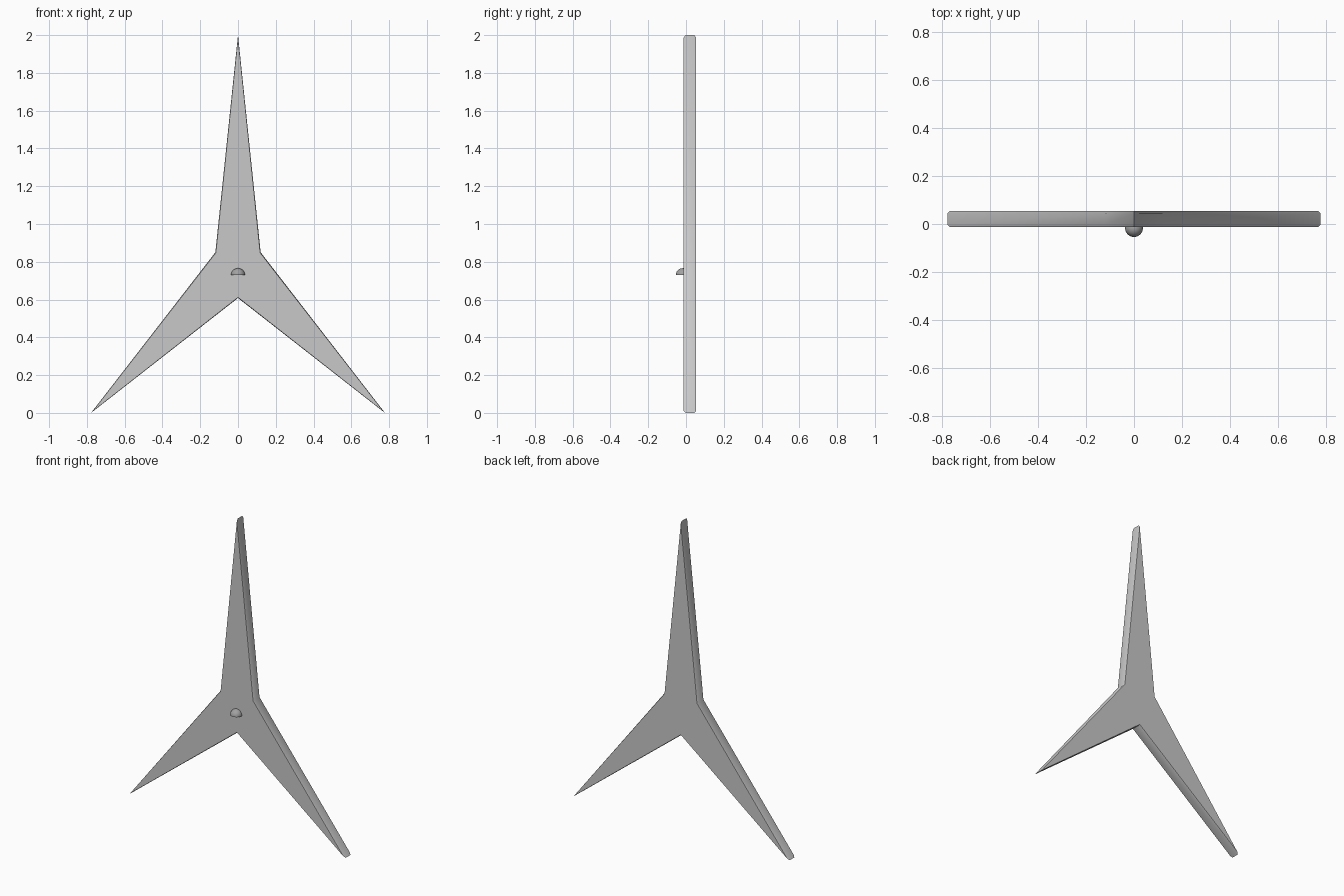
import bpy, bmesh, math
from mathutils import Vector

if "Cube" in bpy.data.objects:
    bpy.data.objects.remove(bpy.data.objects["Cube"])


def make_material(name, value):
    mat = bpy.data.materials.new(name)
    mat.diffuse_color = (value, value, value, 1)
    mat.use_nodes = True
    mat.node_tree.nodes["Principled BSDF"].inputs["Base Color"].default_value = mat.diffuse_color
    return mat


def add_object(name, bm, mat):
    bmesh.ops.recalc_face_normals(bm, faces=bm.faces)
    mesh = bpy.data.meshes.new(name)
    bm.to_mesh(mesh)
    bm.free()
    mesh.materials.append(mat)
    obj = bpy.data.objects.new(name, mesh)
    bpy.context.collection.objects.link(obj)
    bpy.ops.object.select_all(action='DESELECT')
    bpy.context.view_layer.objects.active = obj
    obj.select_set(True)
    bpy.ops.object.shade_smooth_by_angle(angle=math.radians(35))
    return obj


light_grey = make_material("light grey", 0.58)
mid_grey = make_material("mid grey", 0.36)

# Three-pointed star plate: outline alternates tips and inner corners
outline = [(0, 2), (0.12, 0.85), (0.778, 0), (0, 0.608), (-0.778, 0), (-0.12, 0.85)]
centre = Vector((0, 0.75))
# Rings from front to back: y, pull-in at tips, pull-in at inner corners
rings = [(-0.012, 0.014, 0.004), (-0.003, 0, 0), (0.045, 0, 0), (0.054, 0.014, 0.004)]

bm = bmesh.new()
loops = []
for y, tip_pull, inner_pull in rings:
    loop = []
    for i, point in enumerate(outline):
        p = Vector(point)
        p -= (p - centre).normalized() * (inner_pull if i % 2 else tip_pull)
        loop.append(bm.verts.new((p.x, y, p.y)))
    loops.append(loop)
for a, b in zip(loops, loops[1:]):
    for i in range(6):
        j = (i + 1) % 6
        bm.faces.new((a[i], a[j], b[j], b[i]))
# Front and back faces: one kite per arm
for loop, y in ((loops[0], -0.012), (loops[-1], 0.054)):
    mid = bm.verts.new((0, y, 0.75))
    for i in (0, 2, 4):
        bm.faces.new((loop[i - 1], loop[i], loop[i + 1], mid))
add_object("star_plate", bm, light_grey)

# Small half-dome on the front, flat side down
bm = bmesh.new()
bmesh.ops.create_uvsphere(bm, u_segments=32, v_segments=16, radius=0.037)
bmesh.ops.bisect_plane(bm, geom=bm.verts[:] + bm.edges[:] + bm.faces[:], dist=1e-5,
                       plane_co=(0, 0, 0), plane_no=(0, 0, -1), clear_outer=True)
bmesh.ops.holes_fill(bm, edges=[e for e in bm.edges if e.is_boundary])
bmesh.ops.translate(bm, verts=bm.verts, vec=(0, -0.017, 0.729))
add_object("front_dome", bm, mid_grey)
